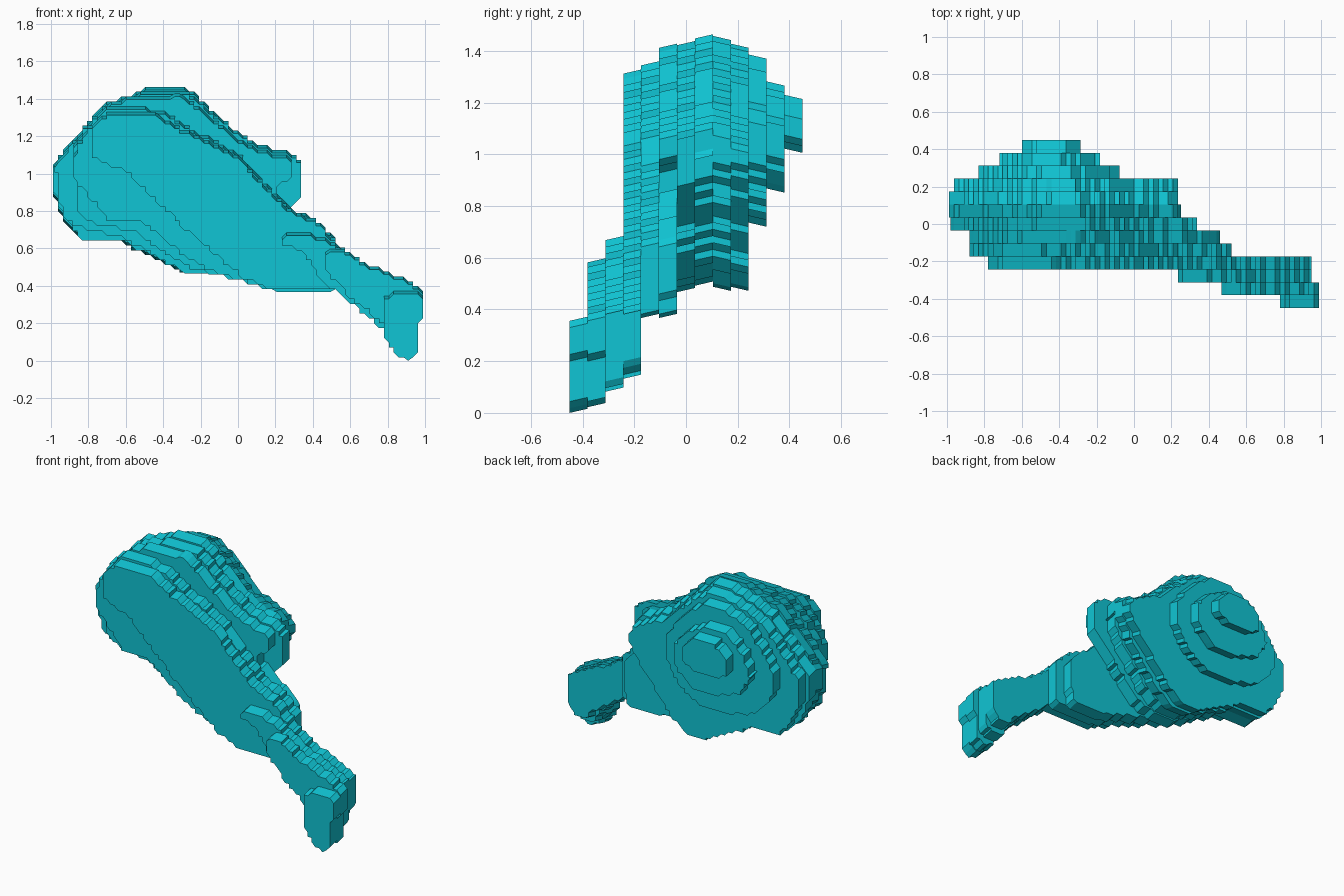
import bpy, bmesh, math
from mathutils import Vector

if "Cube" in bpy.data.objects:
    bpy.data.objects.remove(bpy.data.objects["Cube"], do_unlink=True)

teal = bpy.data.materials.new("teal")
teal.use_nodes = True
COLOUR = (0.005, 0.56, 0.66, 1)
teal.diffuse_color = COLOUR
teal.node_tree.nodes["Principled BSDF"].inputs["Base Color"].default_value = COLOUR

LAYERS = 13
THICK = 0.9 / LAYERS
CELL = 0.026


def stepped(points):
    """Walk round a closed outline and snap it to a fine grid, giving small stair steps."""
    out = []
    for a, b in zip(points, points[1:] + points[:1]):
        a, b = Vector(a), Vector(b)
        n = max(1, math.ceil((b - a).length / CELL))
        for k in range(n):
            p = a.lerp(b, k / n)
            q = (round(p.x / CELL) * CELL, round(p.y / CELL) * CELL)
            if q not in out:
                out.append(q)
    # keep the snapped outline inside the true extents
    lo = [min(p[i] for p in points) for i in (0, 1)]
    hi = [max(p[i] for p in points) for i in (0, 1)]
    return [tuple(min(max(q[i], lo[i]), hi[i]) for i in (0, 1)) for q in out]


def slab(name, index, outline):
    """One flat layer: an x-z outline extruded along y, leaning slightly up to the middle."""
    y0 = -0.45 + index * THICK
    lean = 0.008 if index < 8 else -0.008
    bm = bmesh.new()
    face = bm.faces.new([bm.verts.new((x, y0, z - lean)) for x, z in stepped(outline)])
    new = bmesh.ops.extrude_face_region(bm, geom=[face])["geom"]
    bmesh.ops.translate(bm, vec=(0, THICK, 2 * lean),
                        verts=[v for v in new if isinstance(v, bmesh.types.BMVert)])
    bmesh.ops.recalc_face_normals(bm, faces=bm.faces)
    for v in bm.verts:
        v.co.z = max(v.co.z, 0)
    mesh = bpy.data.meshes.new(name)
    bm.to_mesh(mesh)
    bm.free()
    mesh.materials.append(teal)
    obj = bpy.data.objects.new(name, mesh)
    bpy.context.collection.objects.link(obj)


# Foot and shank, front layers
slab("foot_layer", 0, [
    (0.78, 0.20), (0.79, 0.33), (0.85, 0.37), (0.97, 0.37), (1.0, 0.33), (1.0, 0.25),
    (0.97, 0.21), (0.97, 0.06), (0.92, 0.008), (0.85, 0.03), (0.78, 0.12)])
slab("ankle_layer", 1, [
    (0.46, 0.50), (0.46, 0.57), (0.50, 0.59), (0.56, 0.59), (0.70, 0.50), (0.86, 0.44),
    (0.97, 0.39), (1.0, 0.33), (1.0, 0.25), (0.97, 0.21), (0.97, 0.07), (0.92, 0.03),
    (0.85, 0.04), (0.78, 0.13), (0.78, 0.20), (0.60, 0.35), (0.52, 0.44)])
slab("shank_layer", 2, [
    (0.23, 0.63), (0.25, 0.67), (0.37, 0.68), (0.53, 0.61), (0.70, 0.50), (0.86, 0.44),
    (0.95, 0.39), (0.95, 0.13), (0.90, 0.09), (0.82, 0.09), (0.78, 0.18), (0.62, 0.30),
    (0.52, 0.38), (0.44, 0.44), (0.38, 0.54), (0.33, 0.60)])

# Layers where the thigh runs down into the shank
slab("thigh_front_layer", 3, [
    (-0.78, 1.25), (-0.69, 1.32), (-0.45, 1.32), (-0.28, 1.22), (0.0, 1.09), (0.12, 0.95),
    (0.28, 0.80), (0.41, 0.75), (0.54, 0.61), (0.70, 0.50), (0.86, 0.44), (0.95, 0.39),
    (0.95, 0.20), (0.90, 0.14), (0.82, 0.14), (0.78, 0.20), (0.62, 0.30), (0.52, 0.38),
    (0.20, 0.38), (0.03, 0.45), (-0.30, 0.73), (-0.43, 0.86), (-0.60, 1.02), (-0.78, 1.09)])
slab("thigh_layer_2", 4, [
    (-0.88, 1.10), (-0.80, 1.24), (-0.70, 1.35), (-0.53, 1.355), (-0.35, 1.30),
    (-0.23, 1.22), (0.02, 1.09), (0.14, 0.94), (0.27, 0.81), (0.41, 0.75), (0.53, 0.63),
    (0.53, 0.42), (0.50, 0.375), (0.20, 0.375), (0.02, 0.44), (-0.15, 0.49), (-0.26, 0.55),
    (-0.44, 0.69), (-0.52, 0.755), (-0.69, 0.765), (-0.78, 0.87), (-0.88, 0.98)])
slab("thigh_layer_3", 5, [
    (-0.88, 1.14), (-0.82, 1.24), (-0.68, 1.37), (-0.55, 1.41), (-0.30, 1.42), (-0.13, 1.28),
    (0.0, 1.18), (0.12, 1.11), (0.27, 1.08), (0.29, 0.98), (0.22, 0.94), (0.22, 0.87),
    (0.30, 0.79), (0.38, 0.74), (0.46, 0.66), (0.46, 0.46), (0.42, 0.375), (0.20, 0.375),
    (0.0, 0.44), (-0.25, 0.50), (-0.42, 0.61), (-0.55, 0.70), (-0.75, 0.73), (-0.86, 0.80)])

# Widest layers, with the knob on the rear upper edge
slab("thigh_layer_4", 6, [
    (-0.98, 1.05), (-0.80, 1.25), (-0.70, 1.36), (-0.50, 1.43), (-0.27, 1.43), (-0.10, 1.29),
    (0.0, 1.22), (0.13, 1.14), (0.27, 1.11), (0.35, 1.04), (0.35, 0.90), (0.22, 0.76),
    (0.10, 0.62), (0.0, 0.52), (-0.12, 0.475), (-0.28, 0.48), (-0.42, 0.55), (-0.60, 0.66),
    (-0.78, 0.70), (-0.92, 0.76), (-0.96, 0.88)])
slab("thigh_layer_5", 7, [
    (-1.0, 1.03), (-0.90, 1.15), (-0.72, 1.36), (-0.55, 1.42), (-0.45, 1.46), (-0.30, 1.46),
    (-0.20, 1.39), (0.0, 1.20), (0.13, 1.13), (0.23, 1.10), (0.25, 1.0), (0.20, 0.85),
    (0.0, 0.58), (-0.12, 0.50), (-0.28, 0.50), (-0.45, 0.57), (-0.63, 0.65), (-0.83, 0.66),
    (-0.92, 0.76), (-0.97, 0.86)])
slab("thigh_layer_6", 8, [
    (-1.0, 1.03), (-0.88, 1.16), (-0.72, 1.34), (-0.55, 1.41), (-0.45, 1.45), (-0.32, 1.45),
    (-0.20, 1.36), (0.0, 1.18), (0.22, 1.09), (0.24, 0.98), (0.16, 0.82), (-0.02, 0.58),
    (-0.15, 0.48), (-0.28, 0.48), (-0.45, 0.56), (-0.63, 0.64), (-0.83, 0.65), (-0.92, 0.74),
    (-0.98, 0.88)])
slab("thigh_layer_7", 9, [
    (-0.97, 1.02), (-0.86, 1.15), (-0.72, 1.31), (-0.55, 1.39), (-0.45, 1.42), (-0.32, 1.42),
    (-0.18, 1.31), (0.0, 1.15), (0.20, 1.07), (0.24, 0.97), (0.12, 0.80), (-0.06, 0.57),
    (-0.18, 0.48), (-0.30, 0.48), (-0.47, 0.57), (-0.63, 0.64), (-0.82, 0.66), (-0.91, 0.75),
    (-0.96, 0.88)])

# Rounded back bulge
slab("bulge_layer_1", 10, [
    (-0.84, 1.02), (-0.78, 1.16), (-0.65, 1.31), (-0.48, 1.38), (-0.34, 1.38), (-0.18, 1.25),
    (-0.07, 1.10), (-0.07, 0.97), (-0.16, 0.83), (-0.30, 0.73), (-0.48, 0.72), (-0.68, 0.77),
    (-0.81, 0.88)])
slab("bulge_layer_2", 11, [
    (-0.72, 1.03), (-0.67, 1.16), (-0.56, 1.26), (-0.40, 1.28), (-0.26, 1.20), (-0.17, 1.09),
    (-0.18, 0.98), (-0.30, 0.87), (-0.48, 0.86), (-0.65, 0.92)])
slab("bulge_back_layer", 12, [
    (-0.61, 1.06), (-0.58, 1.16), (-0.50, 1.23), (-0.38, 1.23), (-0.28, 1.14), (-0.29, 1.06),
    (-0.38, 1.01), (-0.54, 1.01)])
